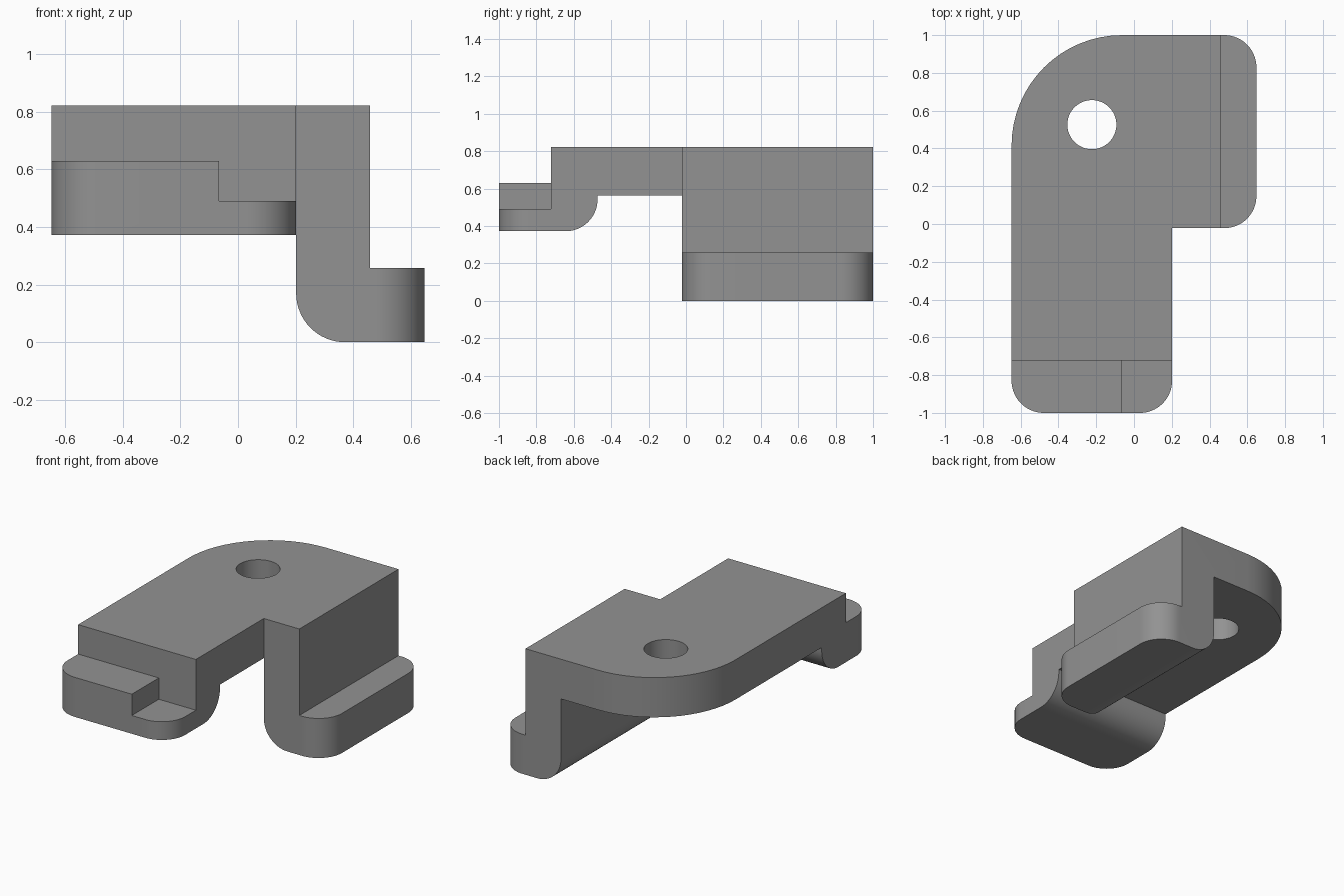
import bpy, bmesh, math
from mathutils import Vector

if "Cube" in bpy.data.objects:
    bpy.data.objects.remove(bpy.data.objects["Cube"])

grey = bpy.data.materials.new("grey")
grey.diffuse_color = (0.29, 0.29, 0.29, 1)
grey.use_nodes = True
grey.node_tree.nodes["Principled BSDF"].inputs["Base Color"].default_value = grey.diffuse_color


def rounded(points, steps=16):
    """Outline from (u, v, radius) corners; radius 0 keeps a corner sharp."""
    out = []
    for i, (u, v, r) in enumerate(points):
        p = Vector((u, v))
        if r == 0:
            out.append(p)
            continue
        a = (Vector(points[i - 1][:2]) - p).normalized()
        b = (Vector(points[(i + 1) % len(points)][:2]) - p).normalized()
        # right-angled corners: arc centre lies r along both edges
        c = p + (a + b) * r
        for k in range(steps + 1):
            t = math.pi / 2 * k / steps
            out.append(c - b * r * math.cos(t) - a * r * math.sin(t))
    return out


def prism(name, outline, lo, hi, axis):
    """Extrude an outline along an axis (0 = x, 1 = y, 2 = z)."""
    def place(p, h):
        return ((h, p.x, p.y), (p.x, h, p.y), (p.x, p.y, h))[axis]
    bm = bmesh.new()
    face = bm.faces.new([bm.verts.new(place(p, lo)) for p in outline])
    ext = bmesh.ops.extrude_face_region(bm, geom=[face])
    shift = Vector((0, 0, 0))
    shift[axis] = hi - lo
    bmesh.ops.translate(bm, vec=shift, verts=[
        g for g in ext["geom"] if isinstance(g, bmesh.types.BMVert)])
    bmesh.ops.recalc_face_normals(bm, faces=bm.faces)
    mesh = bpy.data.meshes.new(name)
    bm.to_mesh(mesh)
    bm.free()
    mesh.materials.append(grey)
    obj = bpy.data.objects.new(name, mesh)
    bpy.context.collection.objects.link(obj)
    return obj


def box(name, x0, x1, y0, y1, z0, z1):
    return prism(name, [Vector(p) for p in ((x0, y0), (x1, y0), (x1, y1), (x0, y1))], z0, z1, 2)


# Full-height block with the plan outline
bracket = prism("bracket", rounded([
    (-0.648, -1, 0.17), (0.2015, -1, 0.17), (0.2015, -0.022, 0),
    (0.648, -0.022, 0.17), (0.648, 1, 0.17), (-0.648, 1, 0.585)]), 0, 0.822, 2)

cutters = [
    # Ledge on the outer side of the leg
    box("ledge_cut", 0.458, 1, -0.5, 1.5, 0.258, 1.5),
    # Two-level step on the front lip
    box("lip_cut", -1, 1, -1.5, -0.722, 0.63, 1.5),
    box("lip_notch_cut", -0.066, 1, -1.5, -0.722, 0.491, 1.5),
    # Hollow below the plate, with the rounded heel of the front lip
    prism("underside_cut", rounded([
        (-1.5, -0.5, 0), (-1.5, 0.372, 0), (-0.473, 0.372, 0.17),
        (-0.473, 0.563, 0), (1.5, 0.563, 0), (1.5, -0.5, 0)]), -1, 0.202, 0),
    # Rounded inner edge at the foot of the leg
    prism("leg_round_cut", [Vector((0.15, -0.1)), Vector((0.15, 0.17))] + [
        Vector((0.372 - 0.17 * math.cos(t), 0.17 - 0.17 * math.sin(t)))
        for t in (math.pi / 2 * k / 16 for k in range(17))] + [Vector((0.372, -0.1))], -0.5, 1.5, 1),
    # Round hole through the plate
    prism("hole_cut", [Vector((-0.223 + 0.13 * math.cos(t), 0.526 + 0.13 * math.sin(t)))
                       for t in (math.tau * k / 48 for k in range(48))], 0.4, 1.5, 2),
]

bpy.context.view_layer.objects.active = bracket
bracket.select_set(True)
for cutter in cutters:
    mod = bracket.modifiers.new(cutter.name, 'BOOLEAN')
    mod.operation = 'DIFFERENCE'
    mod.solver = 'EXACT'
    mod.object = cutter
    bpy.ops.object.modifier_apply(modifier=mod.name)
    bpy.data.objects.remove(cutter)

bpy.ops.object.shade_smooth_by_angle(angle=math.radians(30))
